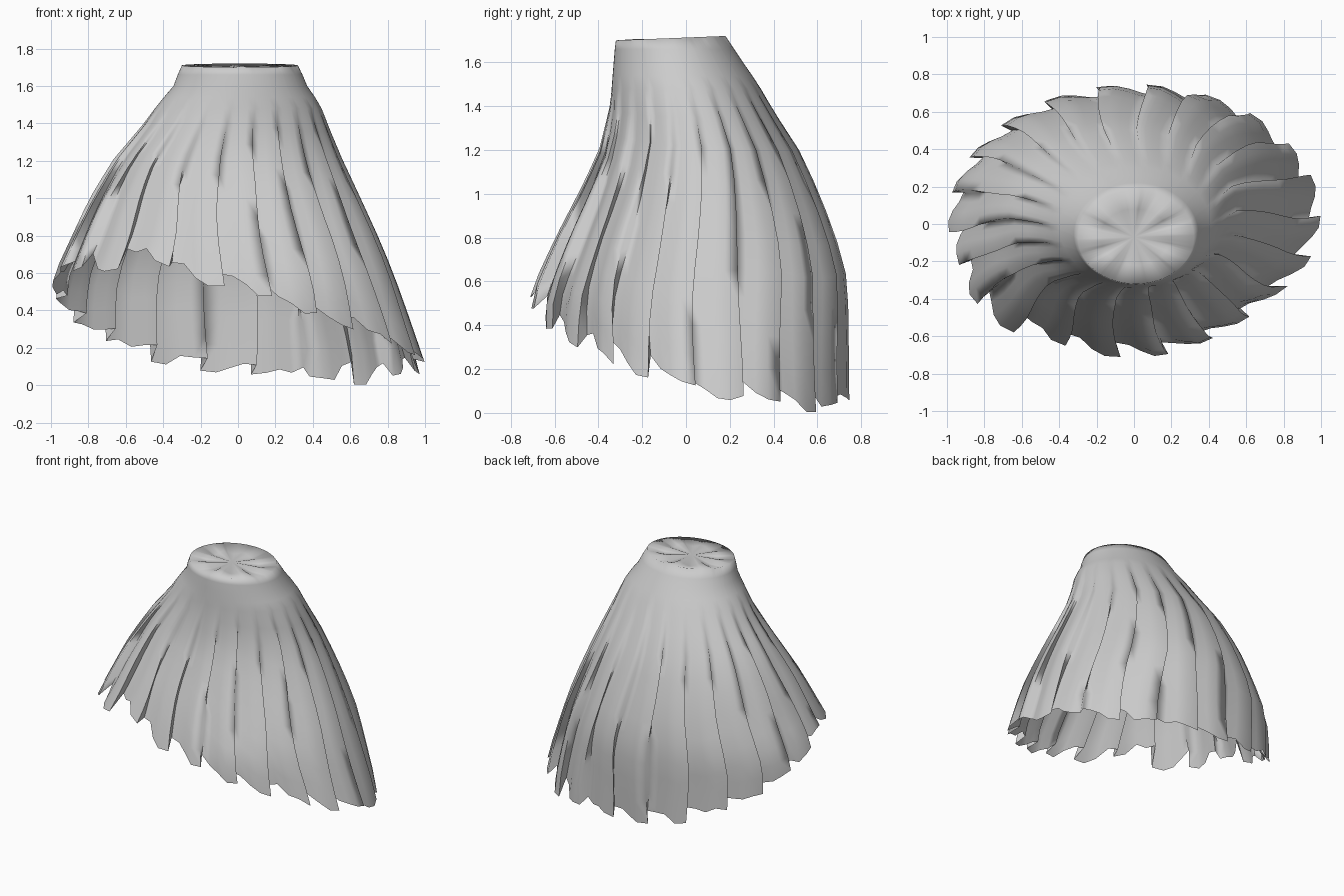
import bpy, bmesh, math, random

if "Cube" in bpy.data.objects:
    bpy.data.objects.remove(bpy.data.objects["Cube"])

random.seed(4)
PLEATS = 22
LEVELS = 10
PHASE = .22

# silhouettes: extent from the origin against height
RIGHT = [(0.0, .995), (0.12, .975), (0.4, .88), (0.6, .81), (0.8, .73), (1.0, .645), (1.2, .555), (1.4, .475), (1.5, .44), (1.6, .37), (1.72, .32)]
LEFT = [(0.0, .98), (0.5, .97), (0.6, .95), (0.8, .86), (1.0, .77), (1.2, .66), (1.4, .50), (1.5, .43), (1.6, .345), (1.72, .30)]
BACK = [(0.0, .72), (0.6, .72), (0.8, .67), (1.0, .60), (1.2, .51), (1.4, .385), (1.5, .33), (1.6, .26), (1.72, .18)]
FRONT = [(0.0, .69), (0.5, .69), (0.6, .66), (0.8, .57), (1.0, .47), (1.2, .385), (1.4, .345), (1.5, .338), (1.6, .33), (1.72, .32)]
# hem height every 30 degrees, starting at +x
HEM = [.13, .09, .05, .09, .18, .37, .57, .66, .70, .57, .39, .24, .13]


def lerp_table(table, z):
    z = max(table[0][0], min(table[-1][0], z))
    for (z0, v0), (z1, v1) in zip(table, table[1:]):
        if z <= z1:
            return v0 + (v1 - v0) * (z - z0) / (z1 - z0)
    return table[-1][1]


def hem_height(angle):
    f = (math.degrees(angle) % 360) / 30
    i = int(f)
    return HEM[i] + (HEM[i + 1] - HEM[i]) * (f - i)


def bump(angle, centre):
    turn = (angle - math.radians(centre) + math.pi) % (2 * math.pi) - math.pi
    return math.exp(-(turn / .45) ** 2)


def surface_point(angle, z, offset=0.0):
    """Point on a shifted ellipse fitted to the four silhouettes."""
    c, s = math.cos(angle), math.sin(angle)
    # front left corner flares out further, front right corner is flatter
    low = min(1, max(0, (1.5 - z) / .6))
    flare = 1 + (.09 * bump(angle, 226) - .05 * bump(angle, 315)) * low
    # the ellipse centre shifts near the waist
    w = min(1, max(0, (z - .5) / .9))
    r, l, b, f = (lerp_table(t, z) for t in (RIGHT, LEFT, BACK, FRONT))
    cx, cy = (r - l) / 2 * w, (b - f) / 2 * w
    rx = (r - cx if c > 0 else l + cx) * flare + offset
    ry = (b - cy if s > 0 else f + cy) * flare + offset
    return (cx + rx * c, cy + ry * s, z)


# one knife pleat: (flat position, folded position, depth, hem offset)
PLEAT = [(0.0, -.1, -1.0, .035), (.22, .16, -.7, .02), (.45, .42, .1, -.01),
         (.68, .68, .8, -.03), (.92, .98, .9, -.03)]
step = 2 * math.pi / PLEATS
columns = []
for p in range(PLEATS):
    jitter = random.uniform(-.03, .03)
    wobble = random.uniform(0, 6.28)
    for flat, fold, depth, drop in PLEAT:
        columns.append((p + PHASE, flat, fold, depth, drop + jitter + random.uniform(-.025, .025), wobble))

# skirt body: waistband rings, then pleated rings down to the ragged hem
bm = bmesh.new()
rings = []
for z in (1.72, 1.66, 1.60, 1.54):
    ring = []
    for p, flat, fold, depth, drop, wobble in columns:
        x, y, h = surface_point((p + flat) * step, z)
        if z > 1.7:
            h -= .02 * (.18 - y) / .5
        ring.append(bm.verts.new((x, y, h)))
    rings.append(ring)
for k in range(LEVELS + 1):
    t = k / LEVELS
    open_up = min(1.0, t * 1.8) ** .8
    ring = []
    for p, flat, fold, depth, drop, wobble in columns:
        a = (p + flat + (fold - flat) * open_up) * step
        a += .018 * math.sin(t * 7 + wobble) * open_up
        z = 1.48 + (hem_height(a) - 1.48) * t + drop * t ** 3
        off = depth * (.016 + .014 * t) * open_up
        ring.append(bm.verts.new(surface_point(a, max(z, 0.0), off)))
    rings.append(ring)
n = len(columns)
for up, low in zip(rings, rings[1:]):
    for i in range(n):
        j = (i + 1) % n
        bm.faces.new((up[i], low[i], low[j], up[j]))

# waist cap: rippled fan to a slightly sunken centre
inner = []
for i, v in enumerate(rings[0]):
    dip = -.006 + .01 * math.cos(8 * 2 * math.pi * i / n)
    inner.append(bm.verts.new((v.co.x * .6, -.07 + (v.co.y + .07) * .6, 1.703 + dip)))
centre = bm.verts.new((0, -.07, 1.70))
for i in range(n):
    j = (i + 1) % n
    bm.faces.new((rings[0][i], rings[0][j], inner[j], inner[i]))
    bm.faces.new((centre, inner[i], inner[j]))

mesh = bpy.data.meshes.new("pleated_skirt")
bm.to_mesh(mesh)
bm.free()
skirt = bpy.data.objects.new("pleated_skirt", mesh)
bpy.context.collection.objects.link(skirt)
bpy.context.view_layer.objects.active = skirt
skirt.select_set(True)
bpy.ops.object.shade_smooth_by_angle(angle=math.radians(100))
